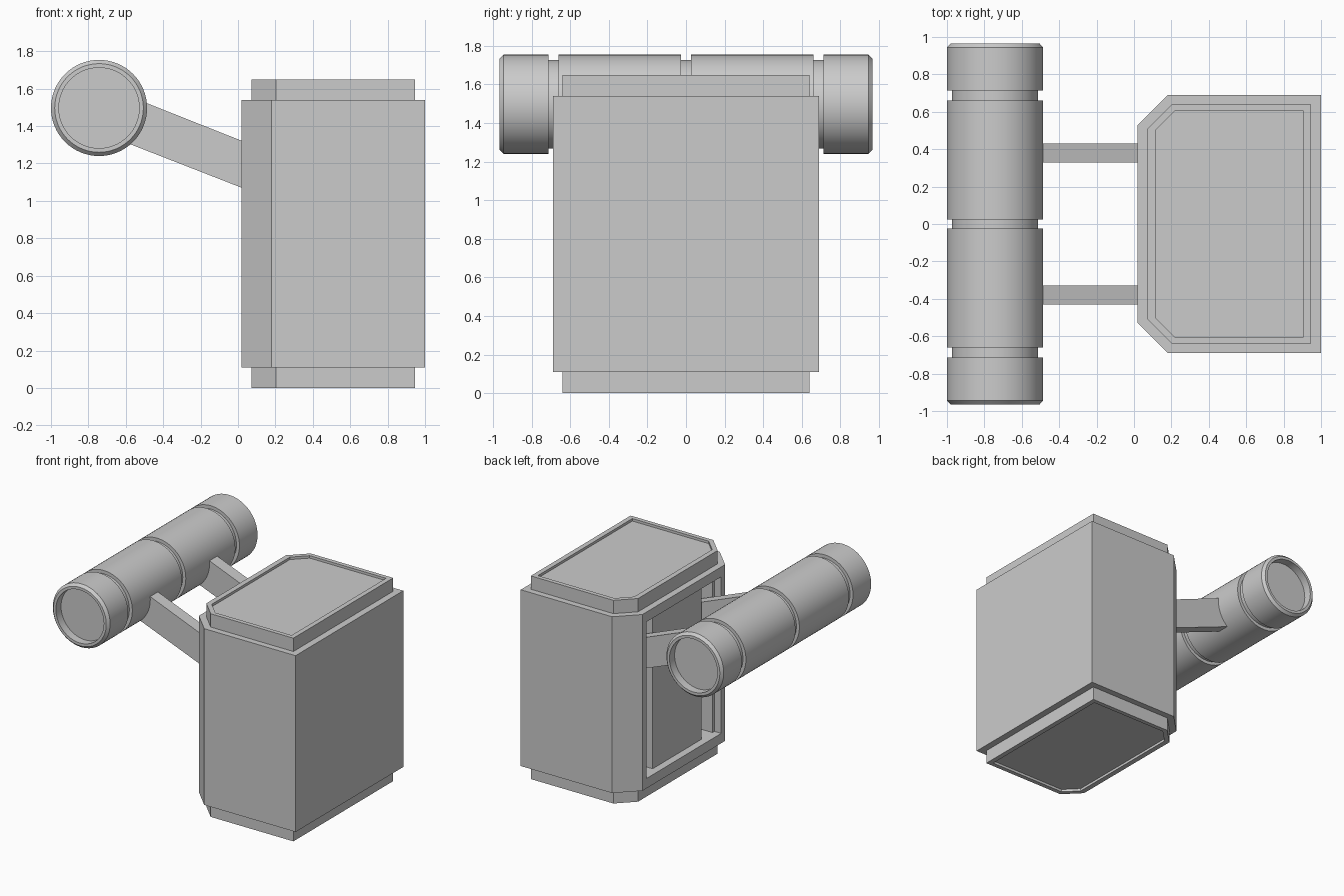
import bpy, bmesh, math

if "Cube" in bpy.data.objects:
    bpy.data.objects.remove(bpy.data.objects["Cube"])


def loft(name, rings):
    """Skin a list of equal-length closed rings and close both ends."""
    bm = bmesh.new()
    loops = [[bm.verts.new(p) for p in ring] for ring in rings]
    n = len(loops[0])
    for a, b in zip(loops, loops[1:]):
        for i in range(n):
            j = (i + 1) % n
            bm.faces.new((a[i], a[j], b[j], b[i]))
    bm.faces.new(loops[0][::-1])
    bm.faces.new(loops[-1])
    bmesh.ops.recalc_face_normals(bm, faces=bm.faces)
    mesh = bpy.data.meshes.new(name)
    bm.to_mesh(mesh)
    bm.free()
    ob = bpy.data.objects.new(name, mesh)
    bpy.context.collection.objects.link(ob)
    return ob


def activate(ob):
    bpy.ops.object.select_all(action='DESELECT')
    ob.select_set(True)
    bpy.context.view_layer.objects.active = ob


def chamfered(x0, x1, w, c, z):
    """Rectangle with its two -x corners cut off."""
    half = [(x0, w - c), (x0 + c, w), (x1, w)]
    return [(x, y, z) for x, y in half] + [(x, -y, z) for x, y in half[::-1]]


# Main body
body = loft("body", [chamfered(0.02, 1.0, 0.69, 0.16, z) for z in (0.11, 1.54)])

# Recess in the back of the body, with a deep slot each side for the arms
half = [(-0.1, 0.48), (0.08, 0.48), (0.08, 0.455), (0.3, 0.455), (0.3, 0.314), (0.08, 0.314)]
outline = half + [(x, -y) for x, y in half[::-1]]
cutter = loft("recess_cutter", [[(x, y, z) for x, y in outline] for z in (0.19, 1.46)])
cutter.hide_render = True
mod = body.modifiers.new("recess", 'BOOLEAN')
mod.operation = 'DIFFERENCE'
mod.solver = 'EXACT'
mod.object = cutter
activate(body)
bpy.ops.object.modifier_apply(modifier=mod.name)
bpy.data.objects.remove(cutter)

# Top and bottom caps, each with a shallow sunken panel
for name, base, end, sunk in (("top_cap", 1.53, 1.648, 1.628), ("bottom_cap", 0.12, 0.0, 0.02)):
    loft(name, [chamfered(0.073, 0.945, 0.64, 0.13, base),
                chamfered(0.073, 0.945, 0.64, 0.13, end),
                chamfered(0.115, 0.905, 0.605, 0.105, end),
                chamfered(0.115, 0.905, 0.605, 0.105, sunk)])

# Horizontal tube: (y, radius) profile with grooves and hollow ends
CX, CZ, R, G = -0.743, 1.497, 0.257, 0.23
side = [(0.025, G), (0.025, R), (0.66, R), (0.66, G), (0.713, G), (0.713, R),
        (0.945, R), (0.966, 0.237), (0.966, 0.215), (0.90, 0.215)]
profile = [(-y, r) for y, r in side[::-1]] + side
SEG = 64
tube = loft("tube", [[(CX + r * math.cos(2 * math.pi * i / SEG), y,
                       CZ + r * math.sin(2 * math.pi * i / SEG)) for i in range(SEG)]
                     for y, r in profile])
activate(tube)
bpy.ops.object.shade_smooth_by_angle(angle=math.radians(30))

# Sloping arms from the tube into the body slots
arm = [(-0.62, 1.575), (0.2, 1.25), (0.2, 1.0), (-0.62, 1.32)]
for name, y in (("front_arm", -0.38), ("rear_arm", 0.38)):
    loft(name, [[(x, y + d, z) for x, z in arm] for d in (-0.05, 0.05)])
